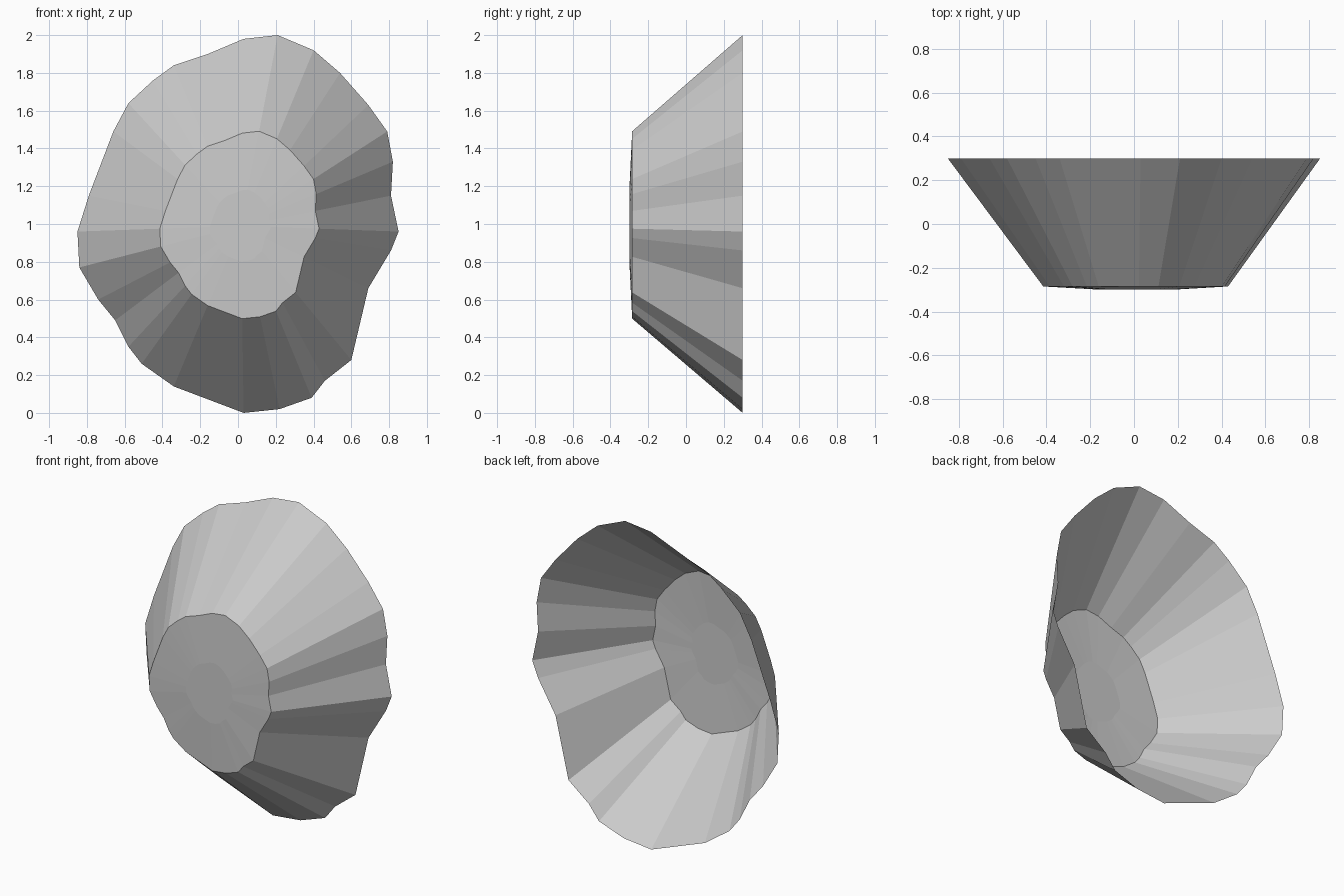
import bpy, bmesh

if "Cube" in bpy.data.objects:
    bpy.data.objects.remove(bpy.data.objects["Cube"])

# Irregular rim outline (x, z), clockwise from the top
RIM = [(0.03, 1.98), (0.21, 2.0), (0.40, 1.92), (0.54, 1.80), (0.69, 1.63),
       (0.79, 1.49), (0.82, 1.33), (0.81, 1.15), (0.85, 0.96), (0.81, 0.86),
       (0.69, 0.66), (0.60, 0.28), (0.46, 0.17), (0.39, 0.08), (0.22, 0.02),
       (0.03, 0.0), (-0.34, 0.14), (-0.51, 0.26), (-0.58, 0.35), (-0.65, 0.49),
       (-0.74, 0.60), (-0.84, 0.77), (-0.85, 0.96), (-0.79, 1.15), (-0.66, 1.49),
       (-0.58, 1.64), (-0.45, 1.76), (-0.34, 1.84), (-0.16, 1.90)]

# Scale of the outline and its depth: open back rim, front edge, centre facet
RINGS = [(1.0, 0.30), (0.496, -0.285), (0.19, -0.30)]
CX, CZ = 0.015, 0.99

bm = bmesh.new()
rings = [[bm.verts.new((CX + (x - CX) * s, y, CZ + (z - CZ) * s)) for x, z in RIM]
         for s, y in RINGS]

# Flared wall and shallow front face
n = len(RIM)
for a, b in zip(rings, rings[1:]):
    for i in range(n):
        j = (i + 1) % n
        bm.faces.new((a[i], a[j], b[j], b[i]))

# Flat middle of the front face; the back stays open
bm.faces.new(rings[-1])
bmesh.ops.recalc_face_normals(bm, faces=bm.faces)
front = max(bm.faces, key=lambda f: len(f.verts))
if front.normal.y > 0:
    bmesh.ops.reverse_faces(bm, faces=bm.faces)

mesh = bpy.data.meshes.new("flared_bowl")
bm.to_mesh(mesh)
bm.free()
bpy.context.collection.objects.link(bpy.data.objects.new("flared_bowl", mesh))
